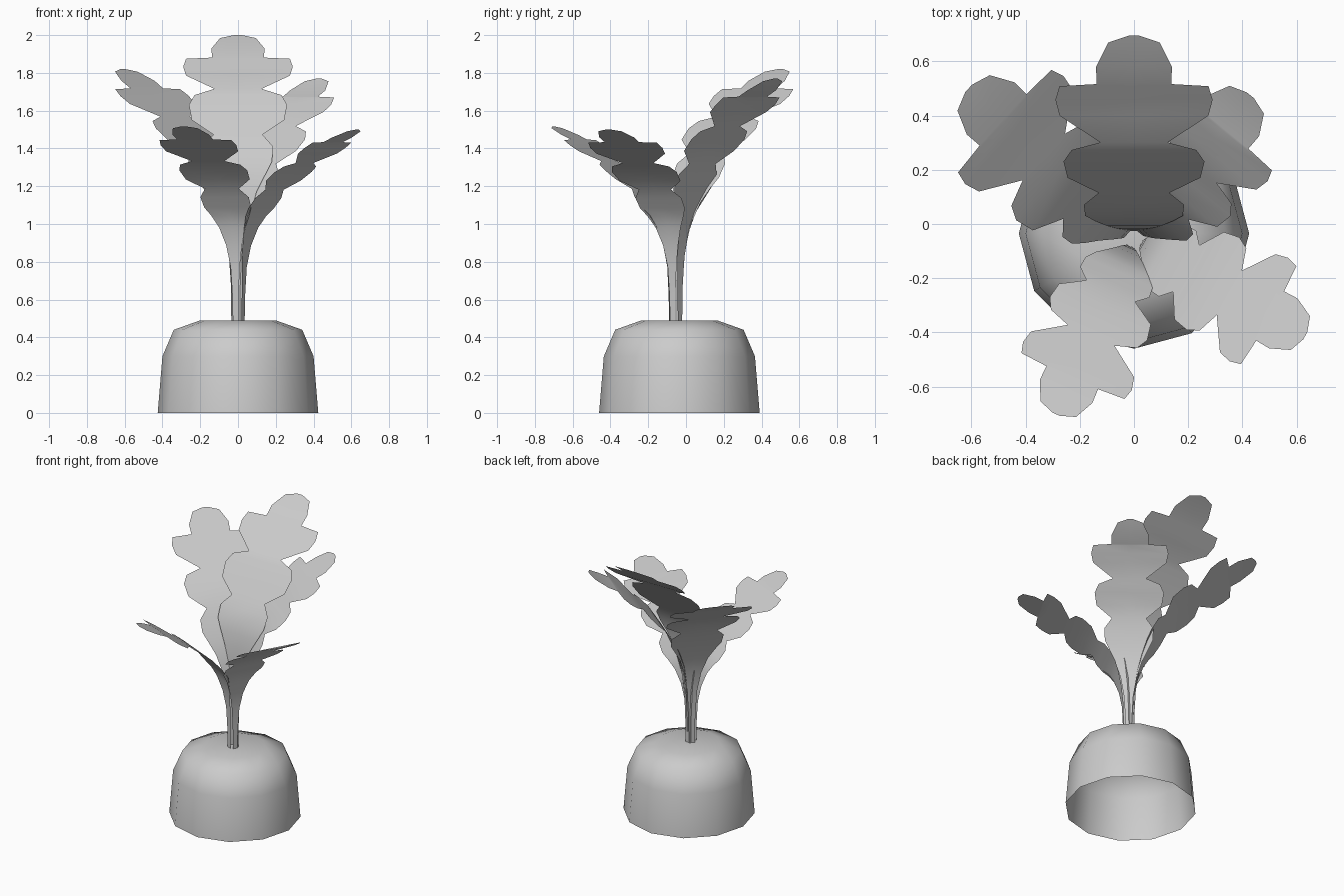
import bpy, bmesh, math
from mathutils import Vector

if "Cube" in bpy.data.objects:
    bpy.data.objects.remove(bpy.data.objects["Cube"])

CX, CY = 0.0, -0.055  # point the leaves grow out from


def make_object(name, bm, angle):
    bmesh.ops.recalc_face_normals(bm, faces=bm.faces[:])
    me = bpy.data.meshes.new(name)
    bm.to_mesh(me)
    bm.free()
    ob = bpy.data.objects.new(name, me)
    bpy.context.collection.objects.link(ob)
    bpy.context.view_layer.objects.active = ob
    ob.select_set(True)
    bpy.ops.object.shade_smooth_by_angle(angle=math.radians(angle))
    ob.select_set(False)
    return ob


# root top: 12-sided dome, open underneath
bm = bmesh.new()
rings = []
for r, z in [(0.425, 0), (0.40, 0.30), (0.34, 0.44), (0.20, 0.49)]:
    rings.append([bm.verts.new((r * math.cos(i * math.pi / 6),
                                r * math.sin(i * math.pi / 6) - 0.035, z)) for i in range(12)])
for a, b in zip(rings, rings[1:]):
    for i in range(12):
        j = (i + 1) % 12
        bm.faces.new((a[i], a[j], b[j], b[i]))
bm.faces.new(rings[-1])
make_object("root_dome", bm, 60)

# lobed leaf outline: distance from tip, half width (for a leaf of length 1.895)
FULL = 1.895
OUTLINE = [(0, 0.02), (0.03, 0.095), (0.135, 0.14), (0.215, 0.138), (0.225, 0.275),
           (0.29, 0.29), (0.365, 0.275), (0.487, 0.125), (0.53, 0.23), (0.597, 0.26),
           (0.697, 0.245), (0.793, 0.13), (0.869, 0.185), (0.959, 0.18), (1.03, 0.145),
           (1.12, 0.10), (1.25, 0.06), (1.40, 0.035), (1.60, 0.024), (FULL, 0.02)]


def along(path, dist):
    """Point at a distance back from the end of a path."""
    pts = path[::-1]
    for a, b in zip(pts, pts[1:]):
        d = (b - a).length
        if dist <= d:
            return a.lerp(b, dist / d)
        dist -= d
    return pts[-1]


def leaf(name, azimuth, spine):
    path = [Vector(p) for p in spine]
    length = sum((b - a).length for a, b in zip(path, path[1:]))
    k = length / FULL
    c, s = math.cos(math.radians(azimuth)), math.sin(math.radians(azimuth))
    bm = bmesh.new()
    rows = []
    for d, w in OUTLINE:
        r, z = along(path, d * k)
        rows.append([bm.verts.new((CX + r * c - t * w * k * s, CY + r * s + t * w * k * c, z))
                     for t in (-1, 0, 1)])
    # tip point
    r, z = path[-1]
    for a, b in zip(rows, rows[1:]):
        for i in range(2):
            bm.faces.new((a[i], a[i + 1], b[i + 1], b[i]))
    make_object(name, bm, 60)


# leaves: side profile of each midrib as (distance out, height)
leaf("leaf_back", 90, [(.03, .4), (.03, .8), (.035, 1.0), (.05, 1.2), (.085, 1.33), (.125, 1.41),
                       (.225, 1.55), (.285, 1.63), (.355, 1.715), (.455, 1.785), (.57, 1.88),
                       (.635, 1.93), (.75, 2.0)])
leaf("leaf_back_left", 137.7, [(.03, .4), (.03, .7), (.04, .9), (.07, 1.06), (.13, 1.2), (.2, 1.32),
                               (.30, 1.45), (.397, 1.53), (.52, 1.62), (.64, 1.71), (.75, 1.78),
                               (.825, 1.82)])
leaf("leaf_back_right", 51, [(.03, .4), (.03, .75), (.045, .95), (.07, 1.07), (.12, 1.2), (.17, 1.3),
                             (.23, 1.39), (.31, 1.47), (.397, 1.57), (.474, 1.63), (.517, 1.67),
                             (.61, 1.72), (.682, 1.77)])
front = [(.03, .4), (.035, .75), (.06, .93), (.10, 1.03), (.17, 1.12), (.22, 1.18), (.30, 1.25),
         (.40, 1.32), (.51, 1.39), (.57, 1.43), (.726, 1.50)]
leaf("leaf_front_right", -29.5, front)
leaf("leaf_front_left", -114, [(r * 0.975, 0.4 + (z - 0.4) * 1.015) for r, z in front])
